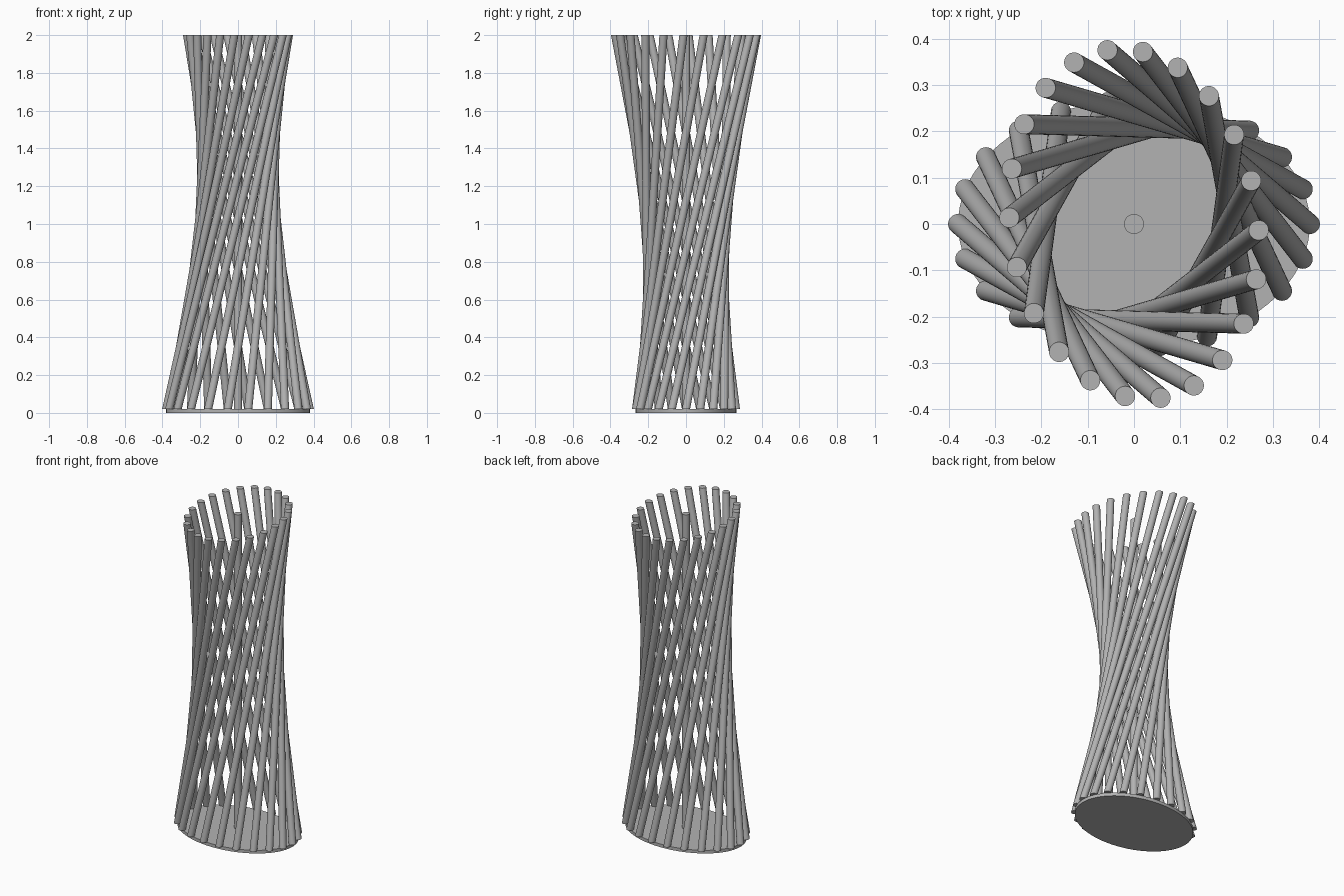
import bpy
import bmesh
import math
from mathutils import Matrix, Vector

cube = bpy.data.objects.get("Cube")
if cube:
    bpy.data.objects.remove(cube, do_unlink=True)

RODS = 22
SEMI_X, SEMI_Y = 0.38, 0.267
BASE_TOP, HEIGHT = 0.02, 2.0
ROD_RADIUS = 0.0215
TWIST = Matrix.Rotation(math.radians(98.7), 3, 'Z')

grey = bpy.data.materials.new("plain grey")
grey.use_nodes = True
colour = (0.45, 0.45, 0.45, 1)
grey.diffuse_color = colour
grey.node_tree.nodes["Principled BSDF"].inputs["Base Color"].default_value = colour


def loft(name, bottom, top, rx, ry, sides):
    """Column with level end caps between two centre points."""
    bm = bmesh.new()
    rings = []
    for centre in (bottom, top):
        ring = []
        for i in range(sides):
            a = math.tau * i / sides
            ring.append(bm.verts.new(centre + Vector((rx * math.cos(a), ry * math.sin(a), 0))))
        rings.append(ring)
    low, high = rings
    bm.faces.new(low[::-1])
    bm.faces.new(high)
    for i in range(sides):
        j = (i + 1) % sides
        bm.faces.new((low[i], low[j], high[j], high[i]))
    mesh = bpy.data.meshes.new(name)
    bm.to_mesh(mesh)
    bm.free()
    mesh.materials.append(grey)
    obj = bpy.data.objects.new(name, mesh)
    bpy.context.collection.objects.link(obj)
    # Round sides smooth, caps crisp
    bpy.ops.object.select_all(action='DESELECT')
    obj.select_set(True)
    bpy.context.view_layer.objects.active = obj
    bpy.ops.object.shade_smooth_by_angle(angle=math.radians(40))
    return obj


# Oval floor plate
loft("base_plate", Vector((0, 0, 0)), Vector((0, 0, BASE_TOP)), SEMI_X, SEMI_Y, 88)

# Upright central rod
loft("centre_rod", Vector((0, 0, BASE_TOP)), Vector((0, 0, HEIGHT)),
     ROD_RADIUS, ROD_RADIUS, 32)

# Leaning rods join the base oval to the same oval turned at the top
for k in range(RODS):
    t = math.tau * k / RODS
    foot = Vector((SEMI_X * math.cos(t), SEMI_Y * math.sin(t), 0))
    head = TWIST @ foot
    foot.z, head.z = BASE_TOP, HEIGHT
    loft(f"leaning_rod_{k + 1}", foot, head, ROD_RADIUS, ROD_RADIUS, 32)
